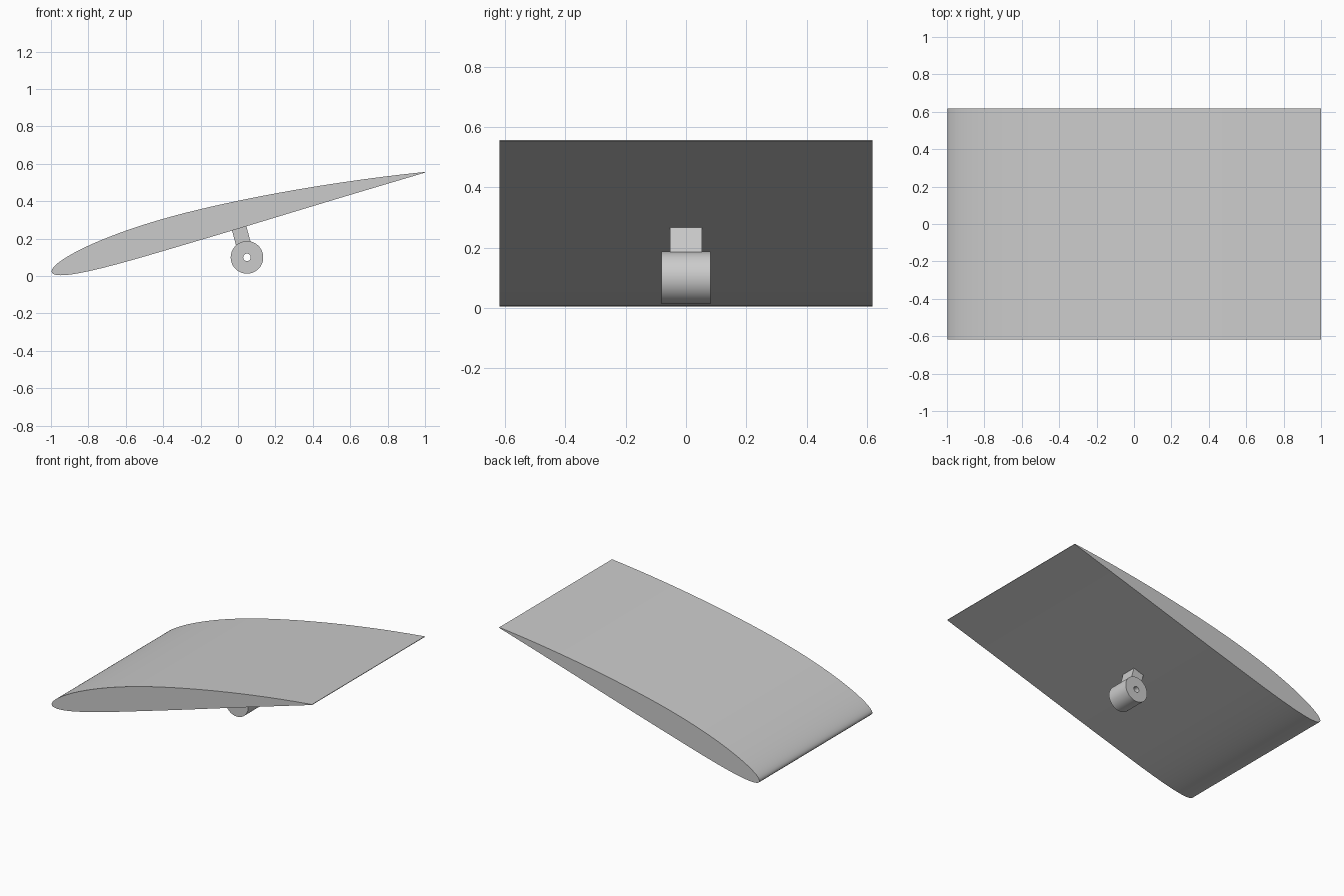
import bpy, bmesh, math
from mathutils import Matrix, Vector

cube = bpy.data.objects.get("Cube")
if cube:
    bpy.data.objects.remove(cube, do_unlink=True)

PITCH = math.radians(15)
CHORD = 2.066
TRAILING = Vector((1.0, 0.555))
HUB = Vector((0.048, 0.1))

grey = bpy.data.materials.new("light_grey")
grey.use_nodes = True
colour = (0.6, 0.6, 0.6, 1)
grey.diffuse_color = colour
grey.node_tree.nodes["Principled BSDF"].inputs["Base Color"].default_value = colour


def finish(name, bm):
    """Turn a bmesh into a named object with sharp edges kept."""
    bmesh.ops.recalc_face_normals(bm, faces=bm.faces)
    mesh = bpy.data.meshes.new(name)
    bm.to_mesh(mesh)
    bm.free()
    mesh.materials.append(grey)
    obj = bpy.data.objects.new(name, mesh)
    bpy.context.collection.objects.link(obj)
    bpy.ops.object.select_all(action='DESELECT')
    obj.select_set(True)
    bpy.context.view_layer.objects.active = obj
    bpy.ops.object.shade_smooth_by_angle(angle=math.radians(30))
    return obj


def extrude_profile(name, points, half_depth):
    """Extrude a closed xz profile evenly along y."""
    bm = bmesh.new()
    face = bm.faces.new([bm.verts.new((x, -half_depth, z)) for x, z in points])
    side = bmesh.ops.extrude_face_region(bm, geom=[face])["geom"]
    verts = [v for v in side if isinstance(v, bmesh.types.BMVert)]
    bmesh.ops.translate(bm, verts=verts, vec=(0, 2 * half_depth, 0))
    return finish(name, bm)


def foil_point(t, side, thick=0.08, camber=0.02, peak=0.4):
    """Point on a cambered foil of unit chord; side is +1 upper, -1 lower."""
    half = 5 * thick * (0.2969 * math.sqrt(t) - 0.126 * t - 0.3516 * t**2
                        + 0.2843 * t**3 - 0.1015 * t**4)
    span = peak if t < peak else 1 - peak
    rise = 1 - ((t - peak) / span) ** 2
    slope = math.atan(-2 * camber * (t - peak) / span**2)
    return Vector((t - side * half * math.sin(slope),
                   camber * rise + side * half * math.cos(slope)))


# Wing: cambered section, pitched up toward its thin blunt edge
STEPS = 48
stations = [(1 - math.cos(math.pi * i / STEPS)) / 2 for i in range(STEPS + 1)]
section = [foil_point(t, 1) for t in reversed(stations)]
section += [foil_point(t, -1) for t in stations[1:]]
turn = Matrix.Rotation(PITCH, 2)
section = [TRAILING + turn @ ((p - Vector((1, 0))) * CHORD) for p in section]
extrude_profile("wing", section, 0.618)

# Strut: square post at right angles to the wing, ending inside hub and wing
post = [(-0.04, 0.06), (0.04, 0.06), (0.04, 0.2), (-0.04, 0.2)]
extrude_profile("strut", [HUB + turn @ Vector(p) for p in post], 0.053)

# Hub: thick ring with a pivot bore running through it
bm = bmesh.new()
ring = [(0.087, -0.081), (0.087, 0.081), (0.02, 0.081), (0.02, -0.081)]
verts = [bm.verts.new((HUB.x + r, y, HUB.y)) for r, y in ring]
edges = [bm.edges.new((verts[i - 1], verts[i])) for i in range(4)]
bmesh.ops.spin(bm, geom=edges, cent=(HUB.x, 0, HUB.y), axis=(0, 1, 0),
               angle=math.tau, steps=64, use_merge=True)
bmesh.ops.remove_doubles(bm, verts=bm.verts, dist=0.0001)
finish("hub", bm)
